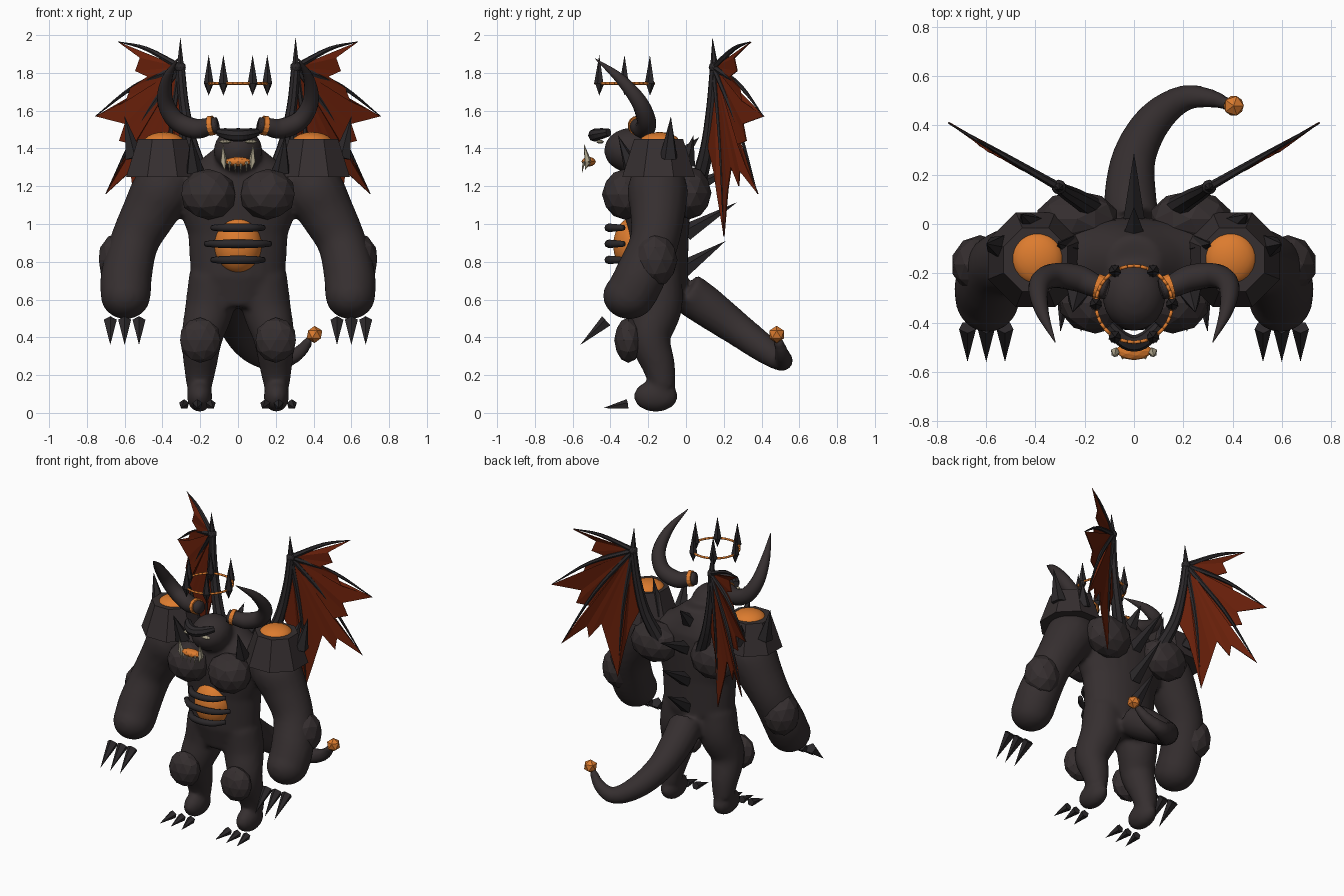
import bpy, bmesh, math
from mathutils import Vector, Matrix

default_cube = bpy.data.objects.get("Cube")
if default_cube:
    bpy.data.objects.remove(default_cube, do_unlink=True)


def make_material(name, red, green, blue):
    material = bpy.data.materials.new(name)
    material.use_nodes = True
    colour = (red, green, blue, 1)
    material.diffuse_color = colour
    shader = material.node_tree.nodes["Principled BSDF"]
    shader.inputs["Base Color"].default_value = colour
    shader.inputs["Roughness"].default_value = 0.8
    return material


HIDE = make_material("charcoal hide", 0.036, 0.028, 0.029)
HORN = make_material("dark horn", 0.024, 0.021, 0.023)
EMBER = make_material("ember orange", 0.72, 0.2, 0.028)
MEMBRANE = make_material("wing red", 0.14, 0.014, 0.003)
IVORY = make_material("ivory", 0.45, 0.4, 0.28)


def finish(bm, name, material, smooth=False, mirror=False):
    """Turn the bmesh into an object, optionally mirrored across x."""
    bmesh.ops.recalc_face_normals(bm, faces=bm.faces)
    for face in bm.faces:
        face.smooth = smooth
    mesh = bpy.data.meshes.new(name)
    bm.to_mesh(mesh)
    bm.free()
    mesh.materials.append(material)
    obj = bpy.data.objects.new(name, mesh)
    bpy.context.collection.objects.link(obj)
    if mirror:
        obj.modifiers.new("mirror", "MIRROR").use_mirror_merge = False
    return obj


def add_blob(bm, centre, size, detail=2):
    matrix = Matrix.Translation(centre) @ Matrix.Diagonal((*size, 1))
    bmesh.ops.create_icosphere(bm, subdivisions=detail, radius=1, matrix=matrix)


def add_spike(bm, base, tip, radius, sides=5, tip_radius=0):
    base, tip = Vector(base), Vector(tip)
    axis = tip - base
    turn = axis.to_track_quat("Z", "Y").to_matrix().to_4x4()
    bmesh.ops.create_cone(bm, cap_ends=True, segments=sides, radius1=radius,
                          radius2=tip_radius, depth=axis.length,
                          matrix=Matrix.Translation((base + tip) / 2) @ turn)


def loft(bm, rings):
    for low, high in zip(rings, rings[1:]):
        for i in range(len(low)):
            j = (i + 1) % len(low)
            bm.faces.new((low[i], low[j], high[j], high[i]))
    bm.faces.new(rings[0][::-1])
    bm.faces.new(rings[-1])


def add_tube(bm, points, sides=10, steps=5):
    """Tapered tube along a smooth path of (x, y, z, radius) points."""
    knots = [Vector(p) for p in points]
    knots = [2 * knots[0] - knots[1]] + knots + [2 * knots[-1] - knots[-2]]
    path = []
    for a, b, c, d in zip(knots, knots[1:], knots[2:], knots[3:]):
        for s in range(steps):
            t = s / steps
            path.append(b + (c - a) * t / 2 + (a * 2 - b * 5 + c * 4 - d) * t**2 / 2
                        + (b * 3 - a - c * 3 + d) * t**3 / 2)
    path.append(knots[-2])
    rings, turn, last = [], None, None
    for i, point in enumerate(path):
        ahead, behind = path[min(i + 1, len(path) - 1)], path[max(i - 1, 0)]
        tangent = (ahead - behind).to_3d().normalized()
        if turn is None:
            turn = tangent.to_track_quat("Z", "Y")
        else:
            turn = last.rotation_difference(tangent) @ turn
        last = tangent
        angles = [math.tau * k / sides for k in range(sides)]
        rings.append([bm.verts.new(point.to_3d() + turn @ Vector(
            (math.cos(a), math.sin(a), 0)) * max(point.w, 0.002)) for a in angles])
    loft(bm, rings)


# Body: torso, head, limbs and tail fused into one smooth skin
bm = bmesh.new()
torso = ((0.56, 0.17, 0.12), (0.72, 0.25, 0.16), (0.95, 0.265, 0.165), (1.14, 0.34, 0.18),
         (1.26, 0.35, 0.17), (1.34, 0.2, 0.14), (1.42, 0.1, 0.1))
loft(bm, [[bm.verts.new((rx * math.cos(math.tau * k / 24),
                         ry * math.sin(math.tau * k / 24) - 0.15, z))
           for k in range(24)] for z, rx, ry in torso])
add_blob(bm, (0, -0.29, 1.39), (0.13, 0.145, 0.12), 3)
add_tube(bm, ((0, 0, 0.64, 0.11), (-0.015, 0.1, 0.57, 0.108), (0, 0.27, 0.445, 0.09),
              (0.08, 0.42, 0.335, 0.075), (0.2, 0.51, 0.275, 0.055),
              (0.31, 0.51, 0.31, 0.04), (0.385, 0.485, 0.39, 0.026)), 16)
for side in (-1, 1):
    add_tube(bm, [(side * x, y, z, r) for x, y, z, r in (
        (0.33, -0.15, 1.27, 0.13), (0.4, -0.15, 1.18, 0.16), (0.475, -0.15, 1.05, 0.145),
        (0.55, -0.17, 0.9, 0.13), (0.59, -0.24, 0.73, 0.136), (0.595, -0.29, 0.63, 0.135))], 18)
    add_blob(bm, (side * 0.595, -0.3, 0.62), (0.132, 0.14, 0.125), 3)
    add_tube(bm, [(side * x, y, z, r) for x, y, z, r in (
        (0.13, -0.15, 0.72, 0.13), (0.15, -0.15, 0.56, 0.13), (0.19, -0.19, 0.4, 0.11),
        (0.2, -0.145, 0.25, 0.088), (0.205, -0.12, 0.13, 0.066))], 18)
    add_blob(bm, (side * 0.203, -0.16, 0.088), (0.068, 0.118, 0.084), 3)
body = finish(bm, "body", HIDE, smooth=True)
remesh = body.modifiers.new("fuse", "REMESH")
remesh.mode, remesh.voxel_size, remesh.use_smooth_shade = "VOXEL", 0.016, True
soften = body.modifiers.new("soften", "SMOOTH")
soften.factor, soften.iterations = 0.5, 6

# Faceted armour lumps
for name, centre, size in (
        ("chest_plates", (0.157, -0.32, 1.157), (0.15, 0.125, 0.135)),
        ("shoulder_blades", (0.23, 0.02, 1.165), (0.17, 0.115, 0.14)),
        ("elbow_guards", (0.625, -0.165, 0.81), (0.118, 0.12, 0.145)),
        ("knee_guards", (0.2, -0.305, 0.385), (0.112, 0.075, 0.12))):
    bm = bmesh.new()
    add_blob(bm, centre, size)
    finish(bm, name, HIDE, mirror=True)

# Shoulder pads with glowing domes and spikes
bm = bmesh.new()
bmesh.ops.create_cone(bm, cap_ends=True, segments=8, radius1=0.208, radius2=0.14, depth=0.2,
                      matrix=Matrix.Translation((0.4, -0.145, 1.35)) @ Matrix.Rotation(math.pi / 8, 4, "Z"))
finish(bm, "shoulder_pads", HIDE, mirror=True)
bm = bmesh.new()
add_blob(bm, (0.392, -0.14, 1.43), (0.108, 0.108, 0.057), 3)
finish(bm, "shoulder_domes", EMBER, smooth=True, mirror=True)
bm = bmesh.new()
for base, tip in (((0.55, -0.09, 1.35), (0.6, -0.08, 1.57)),
                  ((0.27, -0.09, 1.3), (0.31, -0.08, 1.55)),
                  ((0.42, 0, 1.32), (0.46, 0.04, 1.47)),
                  ((0.23, -0.28, 1.28), (0.25, -0.36, 1.47))):
    add_spike(bm, base, tip, 0.05)
finish(bm, "shoulder_spikes", HORN, mirror=True)

# Spikes down the spine
bm = bmesh.new()
for y, z, tip_y, tip_z in ((-0.01, 0.76, 0.21, 0.91), (0, 0.95, 0.27, 1.115),
                           (0, 1.17, 0.29, 1.315), (-0.04, 1.34, 0.07, 1.46)):
    add_spike(bm, (0, y, z), (0, tip_y, tip_z), 0.05)
finish(bm, "spine_spikes", HORN)

# Hand and foot claws
bm = bmesh.new()
for x in (-0.076, 0, 0.076):
    add_spike(bm, (0.6 + x, -0.42, 0.485), (0.6 + x, -0.56, 0.36), 0.036)
finish(bm, "hand_claws", HORN, mirror=True)
bm = bmesh.new()
for x in (-0.07, 0, 0.07):
    add_spike(bm, (0.215 + x, -0.31, 0.045), (0.215 + x * 1.2, -0.44, 0.025), 0.028)
finish(bm, "toe_claws", HORN, mirror=True)

# Glowing belly behind rib bars
bm = bmesh.new()
add_blob(bm, (0, -0.27, 0.888), (0.127, 0.115, 0.152), 4)
finish(bm, "belly_core", EMBER, smooth=True)
bm = bmesh.new()
for z, half in ((0.98, 0.135), (0.895, 0.17), (0.81, 0.135)):
    add_tube(bm, ((-half, -0.33, z, 0.015), (-half * 0.6, -0.39, z, 0.021), (0, -0.41, z, 0.022),
                  (half * 0.6, -0.39, z, 0.021), (half, -0.33, z, 0.015)), 8)
finish(bm, "rib_bars", HORN, smooth=True)

# Horns and their bands
bm = bmesh.new()
add_tube(bm, ((0.11, -0.265, 1.525, 0.042), (0.16, -0.25, 1.515, 0.047), (0.23, -0.22, 1.505, 0.054),
              (0.33, -0.21, 1.55, 0.05), (0.385, -0.25, 1.65, 0.043),
              (0.375, -0.35, 1.77, 0.028), (0.32, -0.48, 1.875, 0.002)), 14)
finish(bm, "horns", HIDE, smooth=True, mirror=True)
bm = bmesh.new()
add_spike(bm, (0.128, -0.26, 1.523), (0.152, -0.253, 1.519), 0.051, 14, 0.053)
finish(bm, "horn_bands", EMBER, mirror=True)

# Face: brow, eyes, jaw and teeth
bm = bmesh.new()
add_tube(bm, ((-0.1, -0.41, 1.485, 0.022), (-0.05, -0.465, 1.475, 0.032), (0, -0.485, 1.47, 0.034),
              (0.05, -0.465, 1.475, 0.032), (0.1, -0.41, 1.485, 0.022)), 8, 3)
finish(bm, "brow", HORN)
bm = bmesh.new()
add_blob(bm, (0.068, -0.455, 1.435), (0.034, 0.02, 0.01))
finish(bm, "eyes", IVORY, mirror=True)
bm = bmesh.new()
add_blob(bm, (0, -0.515, 1.33), (0.072, 0.038, 0.026))
finish(bm, "mouth_glow", EMBER)
bm = bmesh.new()
add_spike(bm, (0.076, -0.52, 1.33), (0.08, -0.54, 1.425), 0.02)
add_spike(bm, (0.076, -0.52, 1.33), (0.07, -0.535, 1.285), 0.02)
for x in (0.015, 0.045):
    add_spike(bm, (x, -0.54, 1.33), (x, -0.55, 1.27), 0.009)
finish(bm, "tusks_and_teeth", IVORY, mirror=True)

# Floating crown: ring with six shards
bm = bmesh.new()
crown = Vector((0, -0.325, 1.745))
corners = [crown + Vector((math.cos(a), math.sin(a), 0)) * 0.155
           for a in (math.tau * k / 36 for k in range(36))]
for start, end in zip(corners, corners[1:] + corners[:1]):
    add_spike(bm, start, end, 0.008, 6, 0.008)
finish(bm, "crown_ring", EMBER, smooth=True)
bm = bmesh.new()
for corner in corners[::6]:
    for height in (0.15, -0.065):
        add_spike(bm, corner, corner + Vector((0, 0, height)), 0.027)
finish(bm, "crown_shards", HORN)


# Wings: a slanted plane addressed by x and z, with slack between the fingers
def on_wing(x, z, slack=0):
    return Vector((x, 0.15 + (x - 0.305) * 0.578 - slack, z))


hub = on_wing(0.305, 1.83)
tips = [(0.635, 1.965), (0.755, 1.57), (0.7, 1.16), (0.39, 0.935)]
notches = [[(0.52, 1.88), (0.545, 1.81), (0.48, 1.78), (0.57, 1.72), (0.59, 1.65)],
           [(0.6, 1.53), (0.63, 1.44), (0.55, 1.42), (0.62, 1.31)],
           [(0.57, 1.28), (0.56, 1.2), (0.49, 1.3), (0.46, 1.18)],
           [(0.36, 1.16), (0.33, 1.28), (0.28, 1.4)]]
bm = bmesh.new()
centre = bm.verts.new(hub)
edge = []
for tip, gap in zip(tips, notches):
    edge.append(bm.verts.new(on_wing(*tip)))
    edge += [bm.verts.new(on_wing(*p, slack=0.02)) for p in gap]
for a, b in zip(edge, edge[1:]):
    bm.faces.new((centre, a, b))
skin = finish(bm, "wing_membranes", MEMBRANE, mirror=True)
skin.modifiers.new("thickness", "SOLIDIFY").thickness = 0.006

bm = bmesh.new()
for x, z in tips:
    end = on_wing(x, z)
    middle = (hub + end) / 2 + Vector((0.015, 0.008, 0.03))
    add_tube(bm, ((*hub, 0.018), (*middle, 0.012), (*end, 0.002)), 6, 4)
add_tube(bm, ((0.16, 0.06, 1.2, 0.045), (0.24, 0.11, 1.4, 0.036),
              (0.285, 0.135, 1.62, 0.028), (*hub, 0.024)), 8, 4)
add_blob(bm, hub, (0.03, 0.03, 0.03))
add_spike(bm, hub, hub + Vector((0, -0.01, 0.16)), 0.022, 6)
finish(bm, "wing_bones", HORN, mirror=True)

# Tail ember
bm = bmesh.new()
add_blob(bm, (0.405, 0.48, 0.415), (0.046, 0.046, 0.046), 1)
finish(bm, "tail_ember", EMBER)
